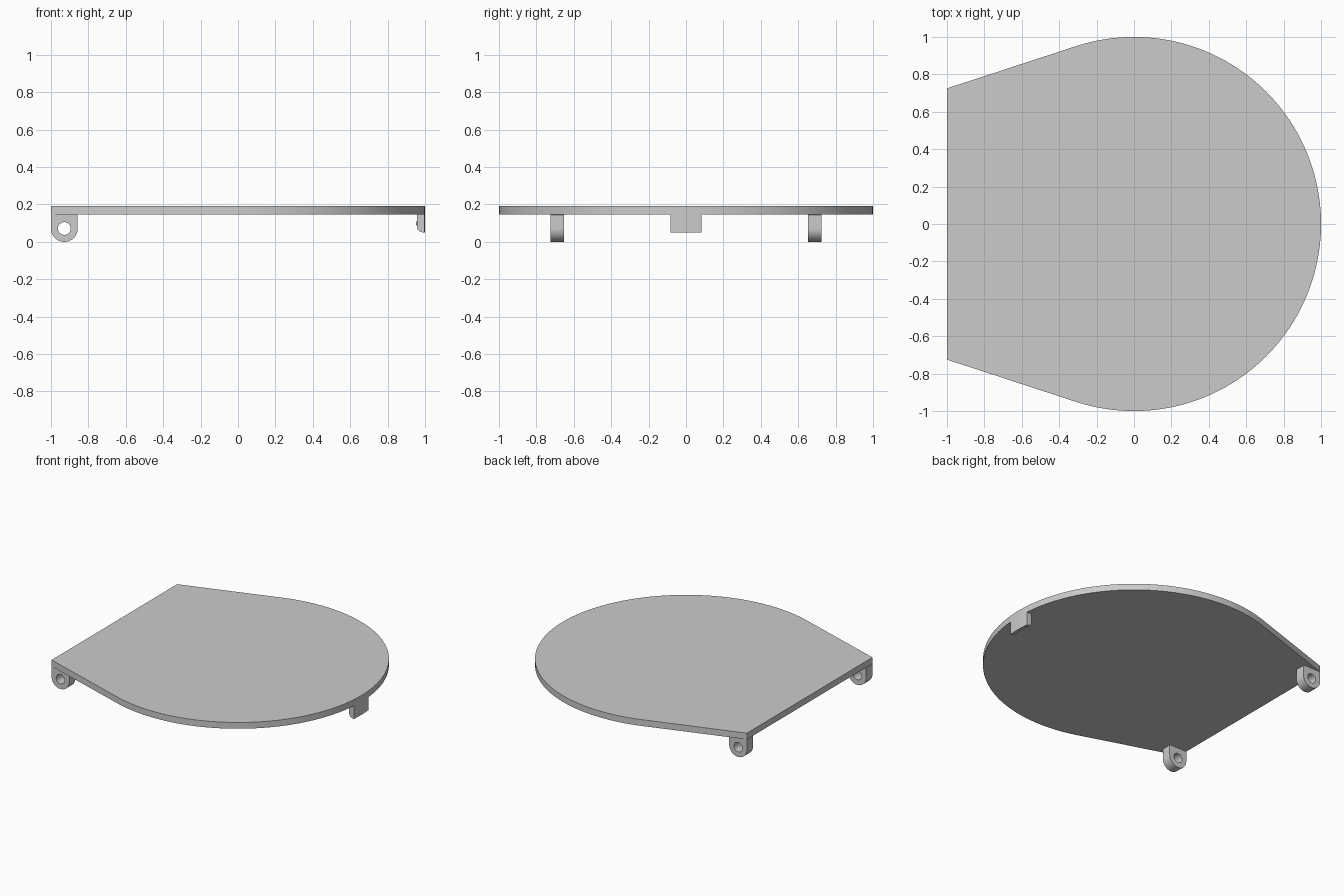
import bpy, bmesh, math

if "Cube" in bpy.data.objects:
    bpy.data.objects.remove(bpy.data.objects["Cube"], do_unlink=True)

grey = bpy.data.materials.new("plain grey")
grey.use_nodes = True
colour = (0.6, 0.6, 0.6, 1)
grey.diffuse_color = colour
grey.node_tree.nodes["Principled BSDF"].inputs["Base Color"].default_value = colour

BOTTOM, TOP = 0.147, 0.193
LUG_R, HOLE_R = 0.0715, 0.034


def finish(name, bm, angle=30):
    bmesh.ops.recalc_face_normals(bm, faces=bm.faces)
    mesh = bpy.data.meshes.new(name)
    bm.to_mesh(mesh)
    bm.free()
    obj = bpy.data.objects.new(name, mesh)
    bpy.context.collection.objects.link(obj)
    mesh.materials.append(grey)
    bpy.ops.object.select_all(action="DESELECT")
    obj.select_set(True)
    bpy.context.view_layer.objects.active = obj
    bpy.ops.object.shade_smooth_by_angle(angle=math.radians(angle))
    return obj


def loft(bm, sections, closed=False):
    """Join matching loops of points; cap both ends unless closed."""
    rings = [[bm.verts.new(p) for p in s] for s in sections]
    pairs = list(zip(rings, rings[1:]))
    if closed:
        pairs.append((rings[-1], rings[0]))
    else:
        bm.faces.new(rings[0])
        bm.faces.new(rings[-1])
    n = len(rings[0])
    for a, b in pairs:
        for i in range(n):
            j = (i + 1) % n
            bm.faces.new((a[i], a[j], b[j], b[i]))


# Lid plate: round disc with straight tangent sides running to the hinge edge
tangent = math.radians(108.1)
arc = [-tangent + 2 * tangent * i / 96 for i in range(97)]
outline = [(math.cos(a), math.sin(a)) for a in arc] + [(-1, 0.725), (-1, -0.725)]
bm = bmesh.new()
loft(bm, [[(x, y, z) for x, y in outline] for z in (BOTTOM, TOP)])
finish("lid_plate", bm)

# Hinge lugs: square at the top, round at the bottom, with a pin hole
cx, cz = -1 + LUG_R, LUG_R
for side, name in ((1, "left_hinge_lug"), (-1, "right_hinge_lug")):
    sections = []
    steps = 48
    for i in range(steps):
        a = 2 * math.pi * i / steps
        c, s = math.cos(a), math.sin(a)
        ox, oz = LUG_R * c, LUG_R * s
        if s > 0:
            # Project the upper half onto the square outline
            k = min(LUG_R / max(abs(c), 1e-6), (BOTTOM + 0.002 - cz) / s)
            ox, oz = c * k, s * k
        hx, hz = HOLE_R * c, HOLE_R * s
        y0, y1 = side * 0.653, side * 0.725
        sections.append([(cx + ox, y0, cz + oz), (cx + ox, y1, cz + oz),
                         (cx + hx, y1, cz + hz), (cx + hx, y0, cz + hz)])
    bm = bmesh.new()
    loft(bm, sections, closed=True)
    finish(name, bm)

# Latch tab: curved with the rim, with a rounded lower inner edge
profile = [(1, BOTTOM + 0.002), (1, 0.051), (0.992, 0.051)]
profile += [(0.992 - 0.032 * math.sin(t), 0.083 - 0.032 * math.cos(t))
            for t in (math.pi / 2 * i / 8 for i in range(1, 9))]
profile += [(0.96, BOTTOM + 0.002)]
bm = bmesh.new()
sections = []
for i in range(13):
    a = math.asin(0.083) * (i / 6 - 1)
    y = math.sin(a)
    sections.append([(r - 1 + math.cos(a), y, z) for r, z in profile])
loft(bm, sections)
finish("latch_tab", bm)

# Small snap bump on the inner face of the tab
bm = bmesh.new()
bmesh.ops.create_uvsphere(bm, u_segments=24, v_segments=12, radius=0.018)
bmesh.ops.translate(bm, vec=(0.969, 0, 0.099), verts=bm.verts)
finish("latch_bump", bm)
